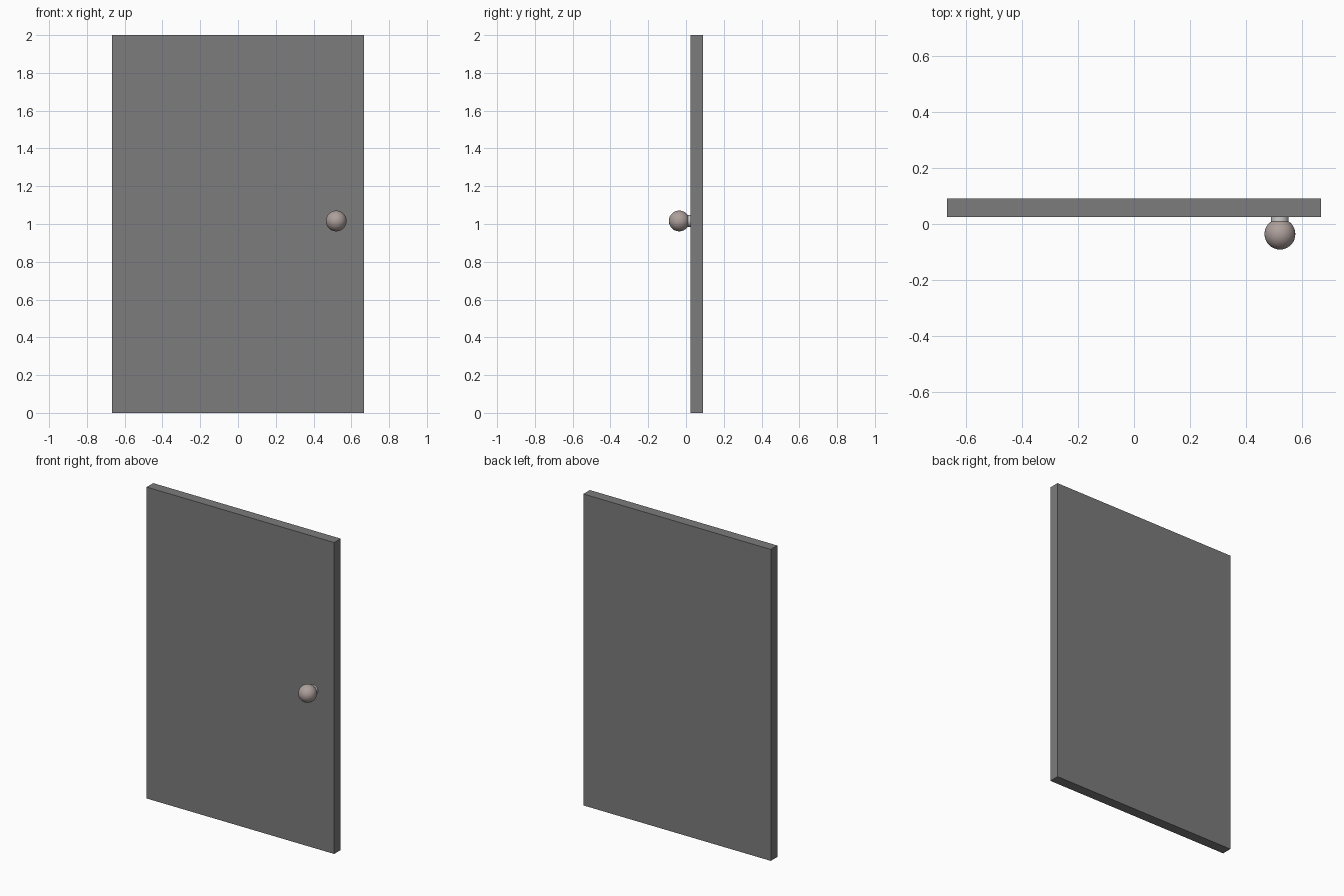
import bpy
from math import radians

if "Cube" in bpy.data.objects:
    bpy.data.objects.remove(bpy.data.objects["Cube"])

KNOB_X, KNOB_Z = 0.52, 1.016
FRONT_Y, BACK_Y = 0.025, 0.091


def colour(obj, name, rgb):
    mat = bpy.data.materials.new(name)
    mat.diffuse_color = (*rgb, 1)
    mat.use_nodes = True
    mat.node_tree.nodes["Principled BSDF"].inputs["Base Color"].default_value = mat.diffuse_color
    obj.data.materials.append(mat)


# Door slab
bpy.ops.mesh.primitive_cube_add(size=1, location=(0, (FRONT_Y + BACK_Y) / 2, 1))
door = bpy.context.object
door.name = "door_panel"
door.scale = (1.332, BACK_Y - FRONT_Y, 2)
bpy.ops.object.transform_apply(location=False, rotation=False, scale=True)
colour(door, "door_grey", (0.2, 0.2, 0.2))

# Short neck joining the knob to the door
bpy.ops.mesh.primitive_cylinder_add(vertices=32, radius=0.031, depth=0.04,
                                    location=(KNOB_X, FRONT_Y - 0.02, KNOB_Z),
                                    rotation=(radians(90), 0, 0))
neck = bpy.context.object
neck.name = "knob_neck"
bpy.ops.object.shade_smooth_by_angle(angle=radians(40))

# Round knob, pole facing forward
bpy.ops.mesh.primitive_uv_sphere_add(segments=32, ring_count=16, radius=0.055,
                                     location=(KNOB_X, -0.036, KNOB_Z),
                                     rotation=(radians(90), 0, 0))
knob = bpy.context.object
knob.name = "door_knob"
bpy.ops.object.shade_smooth_by_angle(angle=radians(40))
colour(knob, "knob_metal", (0.42, 0.35, 0.33))
